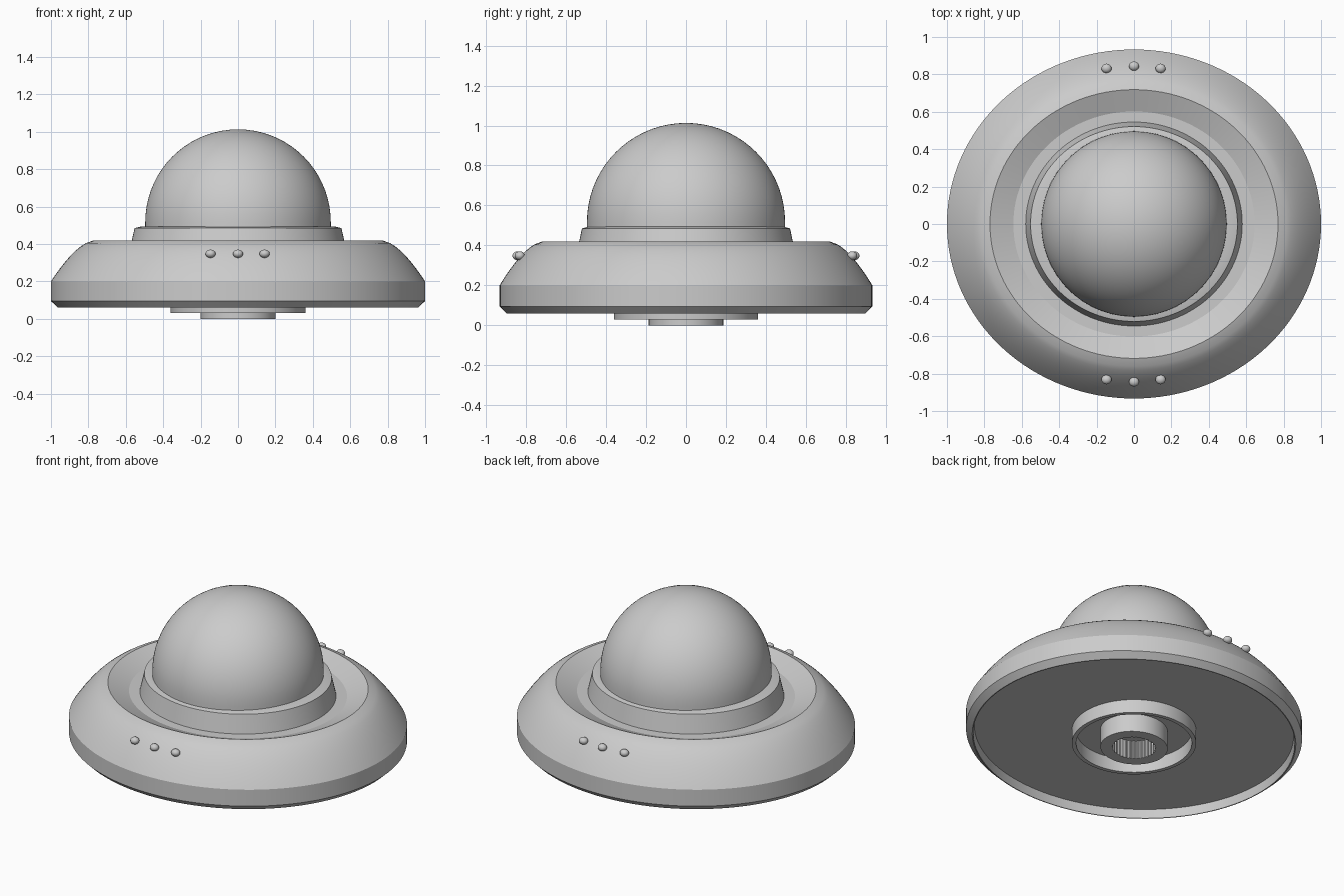
import bpy, bmesh, math

cube = bpy.data.objects.get("Cube")
if cube:
    bpy.data.objects.remove(cube, do_unlink=True)

SQUASH = 0.933  # the hull is slightly oval, narrower front to back

grey = bpy.data.materials.new("light_grey")
grey.use_nodes = True
COLOUR = (0.6, 0.6, 0.6, 1)
grey.diffuse_color = COLOUR
grey.node_tree.nodes["Principled BSDF"].inputs["Base Color"].default_value = COLOUR


def finish(name, bm, angle=20):
    bmesh.ops.recalc_face_normals(bm, faces=bm.faces)
    mesh = bpy.data.meshes.new(name)
    bm.to_mesh(mesh)
    bm.free()
    mesh.materials.append(grey)
    obj = bpy.data.objects.new(name, mesh)
    bpy.context.collection.objects.link(obj)
    bpy.ops.object.select_all(action='DESELECT')
    obj.select_set(True)
    bpy.context.view_layer.objects.active = obj
    bpy.ops.object.shade_smooth_by_angle(angle=math.radians(angle))
    return obj


def lathe(name, profile, squash=1.0, segments=128, ribbed=(), closed=False):
    """Turn (radius, z) points about z; rows listed in ribbed get fine teeth."""
    bm = bmesh.new()
    rows = []
    for i, (r, z) in enumerate(profile):
        if r == 0:
            rows.append([bm.verts.new((0, 0, z))] * segments)
            continue
        row = []
        for s in range(segments):
            a = math.tau * s / segments
            rr = r - 0.006 * (s // 2 % 2) if i in ribbed else r
            row.append(bm.verts.new((rr * math.cos(a), rr * math.sin(a) * squash, z)))
        rows.append(row)
    pairs = list(zip(rows, rows[1:]))
    if closed:
        pairs.append((rows[-1], rows[0]))
    for low, high in pairs:
        for s in range(segments):
            t = (s + 1) % segments
            corners = dict.fromkeys((low[s], low[t], high[t], high[s]))
            bm.faces.new(list(corners))
    return finish(name, bm)


# Hull: recessed underside, chamfered lip, rounded shoulder, sunken channel
shoulder = [(0.77 + 0.23 * math.cos(a) ** 0.9, 0.2 + 0.22 * math.sin(a) ** 1.15)
            for a in (math.radians(90 * k / 14) for k in range(14))]
lathe("hull", [(0, 0.115), (0.95, 0.115), (0.957, 0.06), (0.963, 0.06), (1, 0.095)]
      + [(0.77 + 0.23 * (1 - t) ** 0.62, 0.2 + 0.22 * t) for t in
         (k / 14 for k in range(15))]
      + [(0.645, 0.37), (0, 0.37)], SQUASH)

# Collar holding the dome
lathe("collar", [(0.58, 0.365), (0.553, 0.485), (0.52, 0.493), (0.44, 0.498)], 0.942)

# Dome: a hemisphere on a short straight skirt
DOME = 0.496
lathe("dome", [(DOME, 0.45)]
      + [(DOME * math.cos(math.radians(a)), 0.517 + DOME * math.sin(math.radians(a)))
         for a in range(0, 90, 5)] + [(0, 0.517 + DOME)])

# Underside rings
lathe("lower_ring", [(0.36, 0.13), (0.36, 0.03), (0.335, 0.03), (0.335, 0.13)], closed=True)
lathe("nozzle", [(0.2, 0.13), (0.2, 0), (0.13, 0), (0.13, 0.13)], SQUASH,
      ribbed=(2, 3), closed=True)

# Three small lamps on the front and the back
for side, y in (("front", -1), ("back", 1)):
    for place, x, depth in (("right", -0.147, 0.832), ("middle", 0, 0.844), ("left", 0.142, 0.832)):
        bm = bmesh.new()
        bmesh.ops.create_uvsphere(bm, u_segments=24, v_segments=16, radius=0.025)
        lamp = finish(f"{side}_lamp_{place}", bm, 40)
        lamp.scale = (1.08, 1, 0.88)
        lamp.location = (x, y * depth, 0.348)
